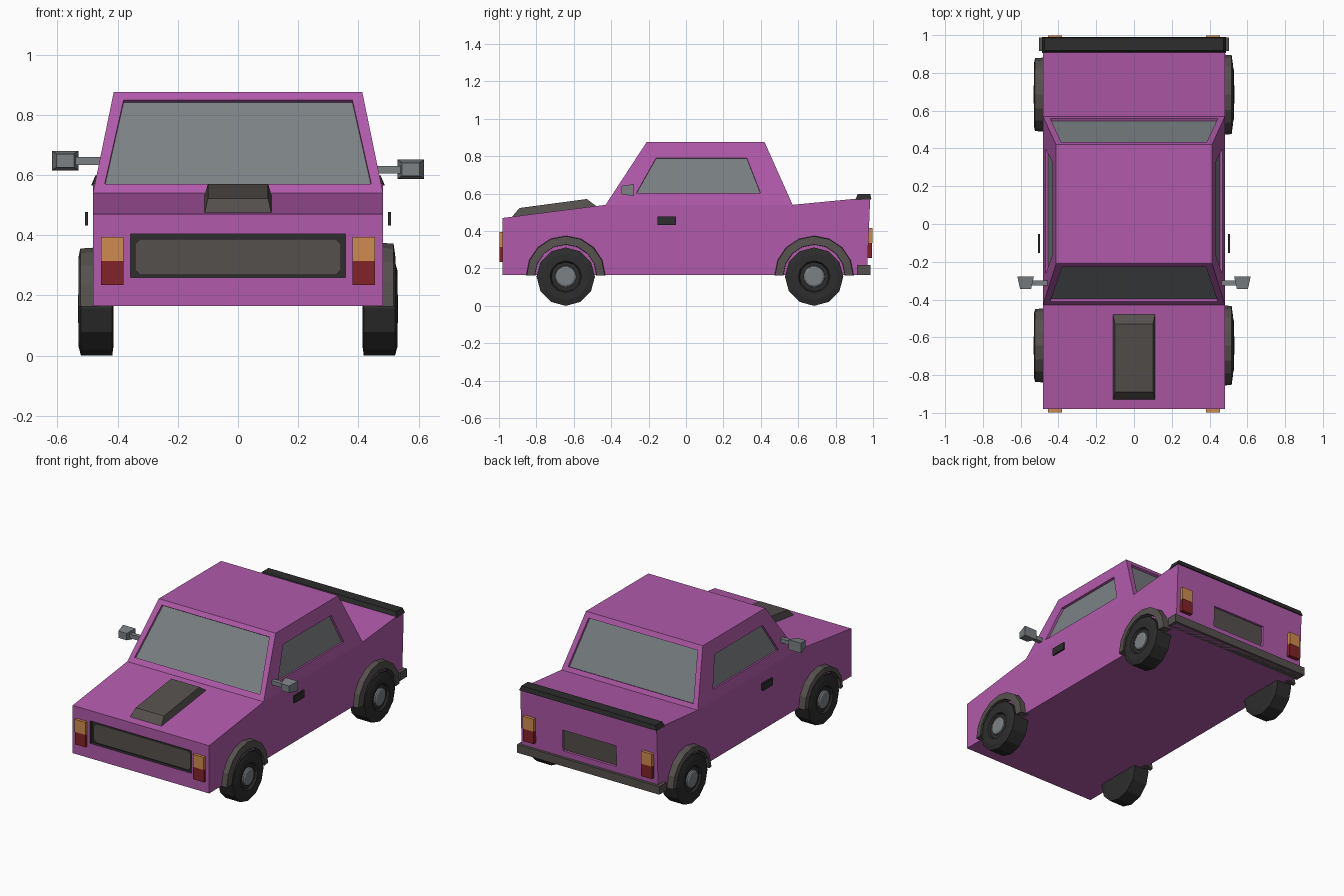
import bpy, bmesh, math
from mathutils import Vector

if "Cube" in bpy.data.objects:
    bpy.data.objects.remove(bpy.data.objects["Cube"])


def material(name, rgb):
    m = bpy.data.materials.new(name)
    m.diffuse_color = (*rgb, 1)
    m.use_nodes = True
    m.node_tree.nodes["Principled BSDF"].inputs["Base Color"].default_value = m.diffuse_color
    return m


PURPLE = material("purple paint", (0.44, 0.102, 0.40))
GLASS = material("grey glass", (0.20, 0.22, 0.232))
BLACK = material("black rubber", (0.027, 0.026, 0.026))
TRIM = material("dark grey trim", (0.09, 0.08, 0.075))
ORANGE = material("orange lamp", (0.62, 0.26, 0.075))
RED = material("dark red lamp", (0.22, 0.017, 0.02))


def finish(bm, name, *mats):
    bmesh.ops.recalc_face_normals(bm, faces=bm.faces)
    me = bpy.data.meshes.new(name)
    bm.to_mesh(me)
    bm.free()
    for m in mats:
        me.materials.append(m)
    ob = bpy.data.objects.new(name, me)
    bpy.context.collection.objects.link(ob)
    return ob


def skin(name, rings, mat, closed=False):
    """Join successive point rings; cap the ends unless closed."""
    bm = bmesh.new()
    vs = [[bm.verts.new(p) for p in r] for r in rings]
    n = len(vs[0])
    for a, b in zip(vs, vs[1:] + (vs[:1] if closed else [])):
        for i in range(n):
            bm.faces.new((a[i], a[(i + 1) % n], b[(i + 1) % n], b[i]))
    if not closed:
        bm.faces.new(vs[0])
        bm.faces.new(vs[-1])
    return finish(bm, name, mat)


def box(name, x, y, z, mat):
    ring = lambda q: [(x[0], q, z[0]), (x[1], q, z[0]), (x[1], q, z[1]), (x[0], q, z[1])]
    return skin(name, [ring(y[0]), ring(y[1])], mat)


def recess(bm, corners, inner, axis, depth, mat, wall=0):
    """Fill a quad with a frame and a sunken pane; inner points slide along axis onto the quad."""
    c = [v.co for v in corners]
    n = (c[1] - c[0]).cross(c[2] - c[1]).normalized()
    if n.dot(c[0] + c[2] - Vector((0, 0, 0.8))) < 0:
        n = -n
    pts = []
    for p in inner:
        p = Vector(p)
        p[axis] += n.dot(c[0] - p) / n[axis]
        pts.append(p)
    rim = [bm.verts.new(p) for p in pts]
    deep = [bm.verts.new(p - n * depth) for p in pts]
    for i in range(4):
        j = (i + 1) % 4
        bm.faces.new((corners[i], corners[j], rim[j], rim[i]))
        bm.faces.new((rim[i], rim[j], deep[j], deep[i])).material_index = wall
    bm.faces.new(deep).material_index = mat


# Body shell: lower profile plus tapered cabin, with sunken windows and panels
W = 0.482
bm = bmesh.new()
low = [(-0.98, 0.165), (-0.98, 0.47), (-0.43, 0.54), (0.57, 0.54), (0.985, 0.58), (0.968, 0.165)]
L = [bm.verts.new((-W, y, z)) for y, z in low]
R = [bm.verts.new((W, y, z)) for y, z in low]
LF, LB, RF, RB = [bm.verts.new((s * 0.413, y, 0.876)) for s in (-1, 1) for y in (-0.21, 0.42)]
bm.faces.new(L)
bm.faces.new(R)
for i in (1, 3, 5):
    j = (i + 1) % 6
    bm.faces.new((L[i], L[j], R[j], R[i]))
bm.faces.new((LF, LB, RB, RF))


def across(xb, zb, xt, zt):
    return [(-xb, 0, zb), (xb, 0, zb), (xt, 0, zt), (-xt, 0, zt)]


recess(bm, [L[2], R[2], RF, LF], across(0.443, 0.57, 0.38, 0.85), 1, 0.015, 1)
recess(bm, [L[3], R[3], RB, LB], across(0.443, 0.567, 0.385, 0.845), 1, 0.015, 1)
side = [(0, -0.265, 0.603), (0, -0.16, 0.79), (0, 0.325, 0.79), (0, 0.398, 0.603)]
recess(bm, [L[2], LF, LB, L[3]], side, 0, 0.015, 1)
recess(bm, [R[2], RF, RB, R[3]], side, 0, 0.015, 1)
recess(bm, [L[0], R[0], R[1], L[1]], across(0.358, 0.26, 0.358, 0.404), 1, 0.02, 3, 3)
recess(bm, [L[5], R[5], R[4], L[4]], across(0.19, 0.255, 0.19, 0.39), 1, 0.015, 2)
finish(bm, "car_body", PURPLE, GLASS, TRIM, BLACK)

# Grille panel with cut corners
gx, gz, cut = 0.343, 0.06, 0.018
octo = [(gx, gz - cut), (gx - cut, gz), (cut - gx, gz), (-gx, gz - cut),
        (-gx, cut - gz), (cut - gx, -gz), (gx - cut, -gz), (gx, cut - gz)]
skin("grille_panel", [[(x, y, 0.328 + z) for x, z in octo] for y in (-0.967, -0.959)], TRIM)

# Bonnet scoop
skin("bonnet_scoop", [[(s * 0.112, -0.935, 0.47), (s * 0.1, -0.89, 0.523),
                       (s * 0.1, -0.53, 0.571), (s * 0.112, -0.475, 0.53)] for s in (-1, 1)], TRIM)

# Boot spoiler and rear bumper
skin("boot_spoiler", [[(s * 0.486, 0.905, 0.565), (s * 0.474, 0.918, 0.599),
                       (s * 0.474, 0.985, 0.599), (s * 0.486, 0.991, 0.57)] for s in (-1, 1)], BLACK)
box("rear_bumper", (-0.503, 0.503), (0.915, 0.987), (0.165, 0.217), TRIM)


def lathe(name, s, y, profile, mat, sides):
    """Spin (radius, x) points round the wheel axle."""
    rings = [[(s * x, y + r * math.sin(a), 0.156 + r * math.cos(a))
              for a in (2 * math.pi * i / sides for i in range(sides))] for r, x in profile]
    skin(name, rings, mat)


for s, tag in ((-1, "left"), (1, "right")):
    # Wheels and arches
    for y, end in ((-0.643, "front"), (0.685, "rear")):
        lathe(f"{end}_{tag}_tyre", s, y, [(0.12, 0.413), (0.156, 0.418), (0.156, 0.522), (0.125, 0.53),
                                          (0.085, 0.53), (0.078, 0.518)], BLACK, 12)
        lathe(f"{end}_{tag}_hub", s, y, [(0.058, 0.51), (0.055, 0.526), (0.045, 0.532)], GLASS, 20)
        ro = 0.213 if s > 0 else 0.197
        xo = 0.523 if s > 0 else 0.53
        section = [(0.163, 0.46), (ro, 0.46), (ro - 0.004, xo - 0.006), (0.165, xo)]
        skin(f"{end}_{tag}_arch",
             [[(s * x, y - r * math.cos(a), 0.163 + r * math.sin(a)) for r, x in section]
              for a in (math.pi * i / 8 for i in range(9))], TRIM)

    # Lamps: orange above, red below
    x = sorted((s * 0.38, s * 0.456))
    for end, y, z in (("front", (-0.998, -0.97), 0.315), ("rear", (0.96, 0.997), 0.335)):
        box(f"{end}_{tag}_upper_lamp", x, y, (z, z + 0.08), ORANGE)
        box(f"{end}_{tag}_lower_lamp", x, (y[0] + 0.002, y[1] - 0.002), (z - 0.08, z), RED)

    # Door handle
    box(f"{tag}_door_handle", sorted((s * 0.498, s * 0.508)), (-0.153, -0.053), (0.432, 0.478), BLACK)

    # Door mirror, the left one set a little higher
    z = 0.619 if s > 0 else 0.648
    box(f"{tag}_mirror_arm", sorted((s * 0.45, s * 0.54)), (-0.325, -0.298), (z - 0.014, z + 0.012), GLASS)
    skin(f"{tag}_mirror", [[(s * (0.574 + i * w), y, z + k * h) for i, k in ((-1, -1), (1, -1), (1, 1), (-1, 1))]
                           for y, w, h in ((-0.278, 0.044, 0.032), (-0.345, 0.029, 0.022))], GLASS)
